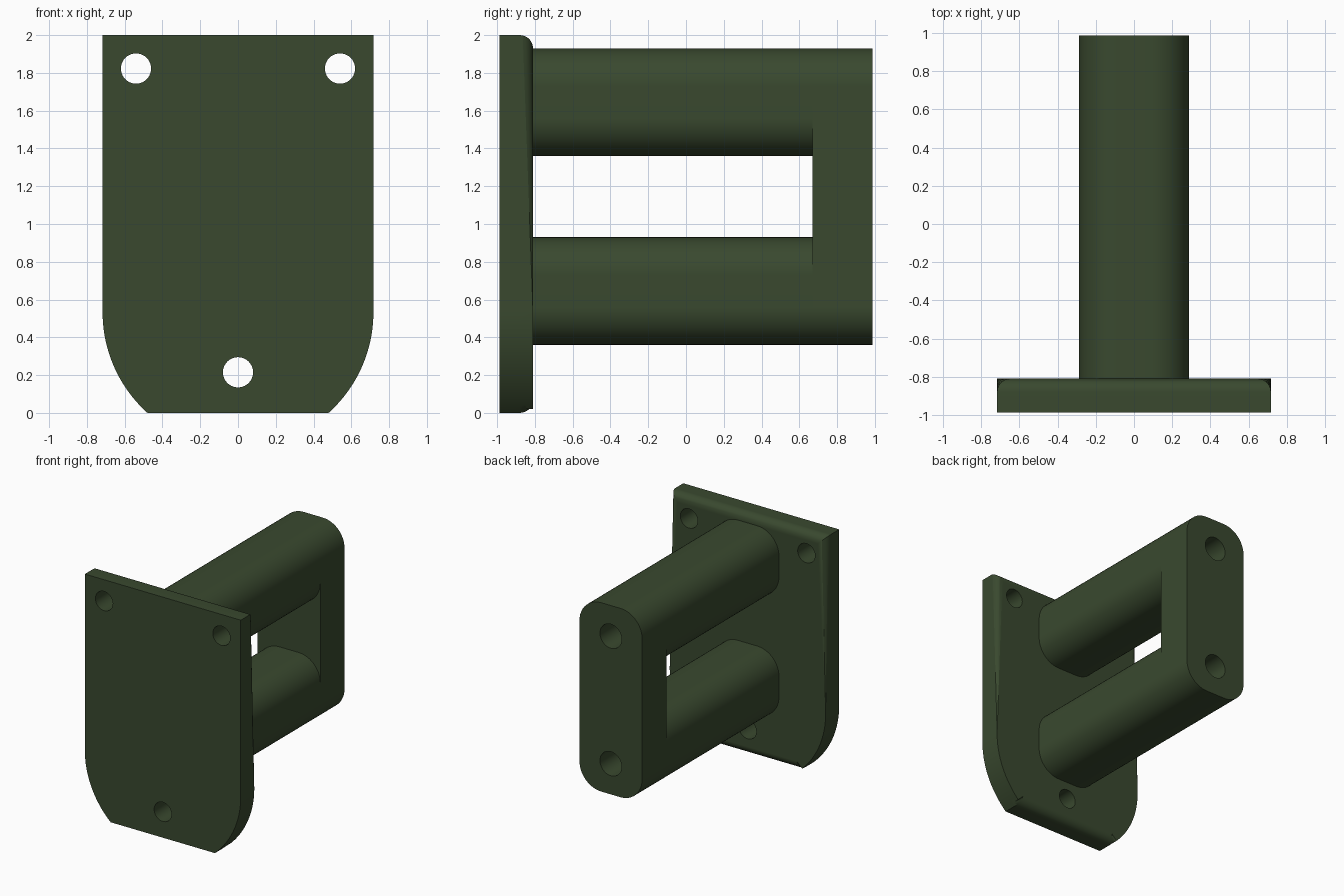
import bpy, bmesh, math
from mathutils import Matrix

if "Cube" in bpy.data.objects:
    bpy.data.objects.remove(bpy.data.objects["Cube"])

green = bpy.data.materials.new("dark olive green")
green.diffuse_color = (0.041, 0.066, 0.028, 1)
green.use_nodes = True
green.node_tree.nodes["Principled BSDF"].inputs["Base Color"].default_value = green.diffuse_color

Y0, Y1, Y2, Y3 = -0.988, -0.81, 0.67, 0.988   # plate front, plate back, link inner, link outer
W = 0.288                                     # half width of the handle


def prism(name, pts, y0, y1, caps=True, fillet=0):
    """Extrude an x-z outline along y, optionally rounding the back rim."""
    bm = bmesh.new()
    a = [bm.verts.new((x, y0, z)) for x, z in pts]
    b = [bm.verts.new((x, y1, z)) for x, z in pts]
    n = len(pts)
    for i in range(n):
        j = (i + 1) % n
        bm.faces.new((a[i], a[j], b[j], b[i]))
    if caps:
        bm.faces.new(a[::-1])
        back = bm.faces.new(b)
        if fillet:
            bmesh.ops.bevel(bm, geom=list(back.edges), offset=fillet, offset_type='OFFSET',
                            segments=7, profile=0.5, affect='EDGES')
    bmesh.ops.recalc_face_normals(bm, faces=bm.faces)
    me = bpy.data.meshes.new(name)
    bm.to_mesh(me)
    bm.free()
    me.materials.append(green)
    ob = bpy.data.objects.new(name, me)
    bpy.context.collection.objects.link(ob)
    return ob


def rounded_rect(w, z0, z1, r, n=12):
    """Outline of a rectangle with rounded corners."""
    pts = []
    for k, (cx, cz) in enumerate([(w - r, z1 - r), (r - w, z1 - r), (r - w, z0 + r), (w - r, z0 + r)]):
        for i in range(n + 1):
            t = math.pi / 2 * (k + i / n)
            pts.append((cx + r * math.cos(t), cz + r * math.sin(t)))
    return pts


def drill(ob, holes, r, y0, y1):
    """Cut round holes along y at the given x-z positions."""
    for x, z in holes:
        pts = [(x + r * math.cos(i * math.tau / 40), z + r * math.sin(i * math.tau / 40)) for i in range(40)]
        cutter = prism("hole_cutter", pts, y0, y1)
        cutter.hide_render = True
        mod = ob.modifiers.new("hole", 'BOOLEAN')
        mod.operation, mod.solver, mod.object = 'DIFFERENCE', 'EXACT', cutter
        activate(ob)
        bpy.ops.object.modifier_apply(modifier=mod.name)
        bpy.data.objects.remove(cutter)


def activate(ob):
    bpy.ops.object.select_all(action='DESELECT')
    ob.select_set(True)
    bpy.context.view_layer.objects.active = ob


def finish(ob):
    activate(ob)
    bpy.ops.object.shade_smooth_by_angle(angle=math.radians(30))
    ob.modifiers.new("even_normals", 'WEIGHTED_NORMAL').keep_sharp = True


# Mounting plate: straight top, arcs running into a flat bottom
R, CZ = 0.717, 0.533
end = math.asin(CZ / R)
arc = [(R * math.cos(end * i / 20), CZ - R * math.sin(end * i / 20)) for i in range(21)]
outline = [(-R, 2), (R, 2)] + arc + [(-x, z) for x, z in reversed(arc)]
plate = prism("mounting_plate", outline, Y0, Y1, fillet=0.07)
drill(plate, [(-0.54, 1.823), (0.54, 1.823), (0, 0.215)], 0.08, -1.2, -0.6)
finish(plate)

# Two bars with rounded square section
for name, z0, z1 in (("lower_bar", 0.36, 0.93), ("upper_bar", 1.36, 1.93)):
    finish(prism(name, rounded_rect(W, z0, z1, 0.2), Y1, Y2, caps=False))

# End link joining the bars, with two blind screw holes
link = prism("end_link", rounded_rect(W, 0.36, 1.93, 0.2), Y2, Y3)
drill(link, [(0, 0.615), (0, 1.675)], 0.1, Y3 - 0.28, Y3 + 0.2)
finish(link)
